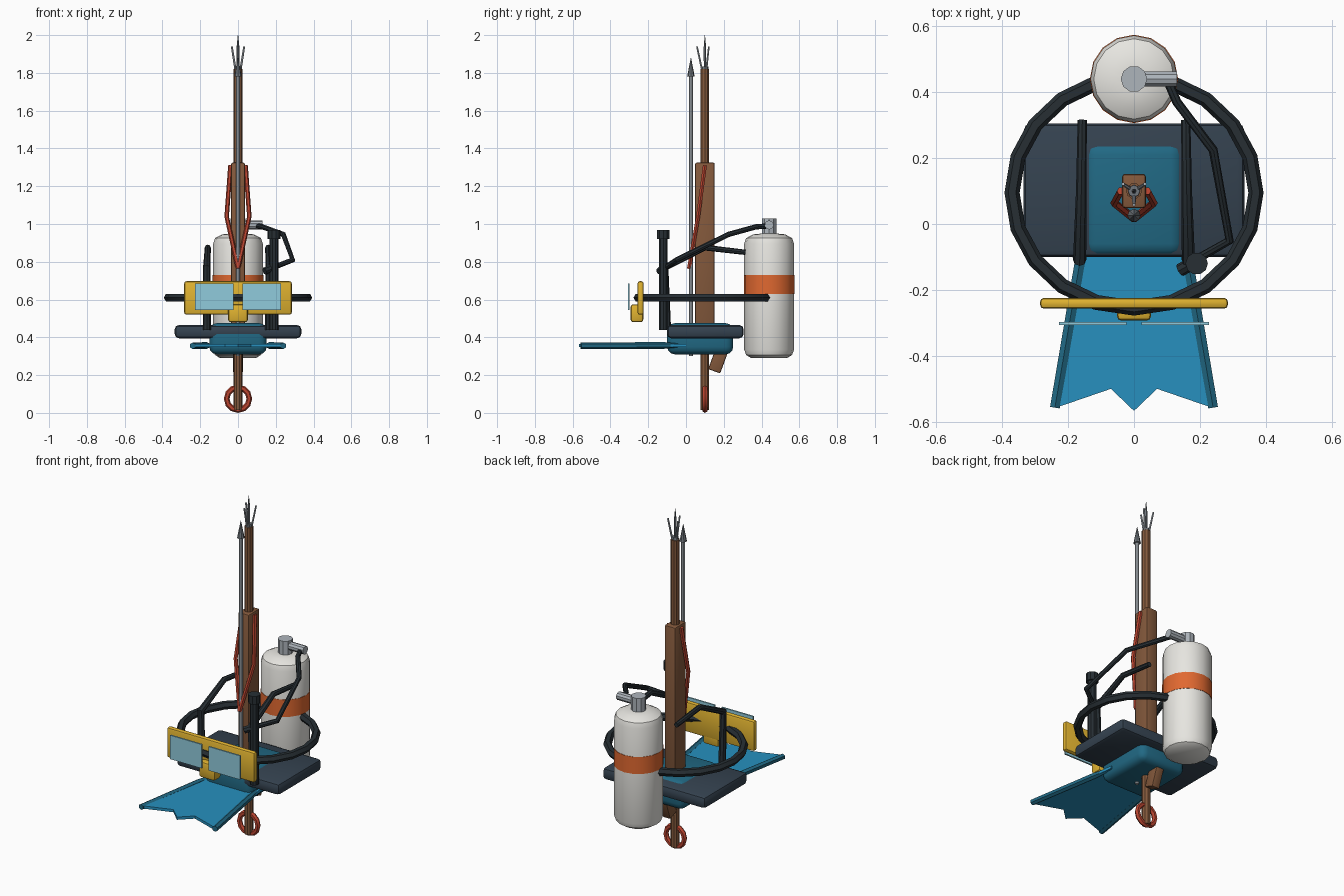
import bpy, bmesh, math
from mathutils import Vector

if "Cube" in bpy.data.objects:
    bpy.data.objects.remove(bpy.data.objects["Cube"])


def mat(name, r, g, b):
    m = bpy.data.materials.new(name)
    m.diffuse_color = (r, g, b, 1)
    m.use_nodes = True
    m.node_tree.nodes["Principled BSDF"].inputs["Base Color"].default_value = m.diffuse_color
    return m


WOOD = mat("wood", 0.23, 0.10, 0.045)
RED = mat("red rubber", 0.50, 0.06, 0.03)
BLACK = mat("black rubber", 0.02, 0.028, 0.034)
NAVY = mat("navy", 0.035, 0.055, 0.08)
WHITE = mat("white paint", 0.80, 0.79, 0.75)
ORANGE = mat("orange", 0.75, 0.14, 0.03)
STEEL = mat("steel", 0.42, 0.46, 0.50)
DARK_STEEL = mat("dark steel", 0.16, 0.18, 0.20)
YELLOW = mat("yellow", 0.75, 0.45, 0.03)
GLASS = mat("glass", 0.28, 0.60, 0.72)
BLUE = mat("fin blue", 0.02, 0.28, 0.52)
DEEP = mat("deep blue", 0.015, 0.14, 0.23)


def add(name, bm, m, smooth=True):
    bmesh.ops.recalc_face_normals(bm, faces=bm.faces)
    me = bpy.data.meshes.new(name)
    bm.to_mesh(me)
    bm.free()
    ob = bpy.data.objects.new(name, me)
    bpy.context.collection.objects.link(ob)
    me.materials.append(m)
    if smooth:
        bpy.ops.object.select_all(action='DESELECT')
        bpy.context.view_layer.objects.active = ob
        ob.select_set(True)
        bpy.ops.object.shade_smooth_by_angle(angle=math.radians(35))
    return ob


def box(name, lo, hi, m, bevel=0.0, seg=2):
    bm = bmesh.new()
    bmesh.ops.create_cube(bm, size=1)
    for v in bm.verts:
        v.co = [(a + b) / 2 + c * (b - a) for a, b, c in zip(lo, hi, v.co)]
    if bevel:
        bmesh.ops.bevel(bm, geom=bm.edges[:], offset=bevel, segments=seg, profile=0.5, affect='EDGES')
    return add(name, bm, m)


def lathe(name, profile, x, y, m, n=16):
    # profile of (radius, z) spun around a vertical axis, capped
    bm = bmesh.new()
    rings = [[bm.verts.new((x + r * math.cos(2 * math.pi * i / n), y + r * math.sin(2 * math.pi * i / n), z))
              for i in range(n)] for r, z in profile]
    for a, b in zip(rings, rings[1:]):
        for i in range(n):
            bm.faces.new((a[i], a[(i + 1) % n], b[(i + 1) % n], b[i]))
    bm.faces.new(rings[0])
    bm.faces.new(rings[-1])
    return add(name, bm, m)


def tube(name, pts, radii, m, n=8, closed=False):
    # round tube along a path, mitred at the corners
    P = [Vector(p) for p in pts]
    if not isinstance(radii, (list, tuple)):
        radii = [radii] * len(P)
    bm = bmesh.new()
    rings, prev = [], None
    for k, p in enumerate(P):
        a = P[k - 1] if (k or closed) else p
        b = P[(k + 1) % len(P)] if (k < len(P) - 1 or closed) else p
        t = (b - p).normalized() + (p - a).normalized()
        t.normalize()
        if prev is None:
            prev = Vector((0, 0, 1)) if abs(t.z) < 0.9 else Vector((1, 0, 0))
        u = (prev - t * prev.dot(t)).normalized()
        w = t.cross(u)
        prev = u
        rings.append([bm.verts.new(p + radii[k] * (u * math.cos(2 * math.pi * (i + 0.0) / n)
                                                   + w * math.sin(2 * math.pi * i / n))) for i in range(n)])
    for a, b in zip(rings, rings[1:] + (rings[:1] if closed else [])):
        for i in range(n):
            bm.faces.new((a[i], a[(i + 1) % n], b[(i + 1) % n], b[i]))
    if not closed:
        bm.faces.new(rings[0])
        bm.faces.new(rings[-1])
    return add(name, bm, m)


def torus(name, c, rx, ry, minor, m, n, sides, upright=False):
    bm = bmesh.new()
    rings = []
    for i in range(n):
        a = 2 * math.pi * i / n
        ring = []
        for j in range(sides):
            b = 2 * math.pi * j / sides
            u = (rx + minor * math.cos(b)) * math.cos(a)
            v = (ry + minor * math.cos(b)) * math.sin(a)
            w = minor * math.sin(b)
            ring.append(bm.verts.new(Vector(c) + Vector((u, w, v) if upright else (u, v, w))))
        rings.append(ring)
    for i in range(n):
        a, b = rings[i], rings[(i + 1) % n]
        for j in range(sides):
            bm.faces.new((a[j], b[j], b[(j + 1) % sides], a[(j + 1) % sides]))
    return add(name, bm, m)


# air tank with band and valve
lathe("tank", [(0.095, 0.29), (0.122, 0.307), (0.132, 0.335), (0.132, 0.895), (0.122, 0.925), (0.085, 0.945),
               (0.035, 0.95)], 0, 0.44, WHITE, 16)
lathe("tank_band", [(0.134, 0.63), (0.134, 0.73)], 0, 0.44, ORANGE, 16)
lathe("tank_valve", [(0.04, 0.94), (0.04, 1.03)], 0, 0.44, STEEL, 10)
tube("valve_knob", [(0, 0.44, 0.995), (0.13, 0.44, 0.995)], 0.024, STEEL, 10)

# air hose and mouthpiece
tube("air_hose", [(0.10, 0.44, 0.99), (0.13, 0.37, 0.985), (0.24, 0.225, 0.98 - 0.035), (0.29, -0.05, 0.81),
                  (0.15, -0.13, 0.755)], 0.014, BLACK, 8)
tube("hose_mouthpiece", [(0.175, -0.12, 0.765), (0.14, -0.14, 0.75)], 0.02, BLACK, 8)

# snorkel tube and cap
lathe("snorkel", [(0.024, 0.44), (0.024, 0.925)], 0.19, -0.12, BLACK, 10)
lathe("snorkel_cap", [(0.034, 0.92), (0.034, 0.968)], 0.19, -0.12, BLACK, 10)

# harness plate and shoulder straps
box("harness_plate", (-0.335, -0.10, 0.395), (0.335, 0.305, 0.465), NAVY, 0.022)
for side, s in (("left", -1), ("right", 1)):
    tube(side + "_shoulder_strap", [(s * 0.165, -0.10, 0.44), (s * 0.165, -0.11, 0.77), (s * 0.16, 0.10, 0.875),
                                    (s * 0.157, 0.315, 0.85)], [0.021, 0.02, 0.016, 0.014], BLACK, 8)

# mask frame, nose, lenses and head strap
box("mask_frame", (-0.285, -0.257, 0.52), (0.285, -0.224, 0.697), YELLOW, 0.012)
box("mask_nose", (-0.052, -0.293, 0.48), (0.052, -0.226, 0.575), YELLOW, 0.014)
for side, s in (("left", -1), ("right", 1)):
    box(side + "_lens", (s * 0.125 - 0.102, -0.307, 0.545), (s * 0.125 + 0.102, -0.298, 0.685), GLASS)
torus("mask_strap", (0, 0.095, 0.61), 0.37, 0.35, 0.023, BLACK, 20, 6)

# swim fin: foot pocket, notched blade, side rails
box("fin_pocket", (-0.152, -0.10, 0.31), (0.152, 0.25, 0.475), DEEP, 0.04, 3)
bm = bmesh.new()
half = [(0.16, 0.0), (0.23, -0.555), (0.07, -0.50)]
outline = half + [(0, -0.567)] + [(-x, y) for x, y in reversed(half)]
f = bm.faces.new([bm.verts.new((x, y, 0.348)) for x, y in outline])
ext = bmesh.ops.extrude_face_region(bm, geom=[f])
bmesh.ops.translate(bm, vec=(0, 0, 0.016), verts=[g for g in ext["geom"] if isinstance(g, bmesh.types.BMVert)])
add("fin_blade", bm, BLUE, False)
for side, s in (("left", -1), ("right", 1)):
    tube(side + "_fin_rail", [(s * 0.145, -0.02, 0.357), (s * 0.165, -0.12, 0.357), (s * 0.24, -0.557, 0.355)],
         [0.008, 0.018, 0.017], DEEP, 6)

# speargun: stock, grip, shaft and rubber bands
box("gun_stock", (-0.036, 0.048, 0.36), (0.036, 0.152, 1.325), WOOD, 0.009)
grip = box("gun_grip", (-0.026, -0.034, -0.09), (0.026, 0.034, 0.09), WOOD, 0.008)
grip.location = (0, 0.18, 0.305)
grip.rotation_euler = (-math.radians(20), 0, 0)
lathe("spear_shaft", [(0.011, 0.30), (0.011, 1.79)], 0, 0.026, STEEL, 8)
lathe("spear_tip", [(0.02, 1.78), (0.001, 1.88)], 0, 0.026, DARK_STEEL, 8)
for side, s in (("left", -1), ("right", 1)):
    tube(side + "_band", [(s * 0.04, 0.10, 1.31), (s * 0.06, 0.064, 1.04), (0, 0.016, 0.765)], 0.012, RED, 6)

# pole spear: pole, ferrule, prongs and sling loop
lathe("pole", [(0.024, 0.015), (0.024, 1.82)], 0, 0.10, WOOD, 10)
lathe("pole_ferrule", [(0.022, 1.76), (0.018, 1.835)], 0, 0.10, DARK_STEEL, 8)
tube("center_prong", [(0, 0.10, 1.80), (0, 0.10, 1.93), (0, 0.10, 2.0)], [0.006, 0.008, 0.001], DARK_STEEL, 6)
for i in range(3):
    a = math.radians(-90 + 120 * i)
    c, s = math.cos(a), math.sin(a)
    tube("prong_%d" % i, [(0.014 * c, 0.10 + 0.014 * s, 1.81), (0.038 * c, 0.10 + 0.042 * s, 1.94)],
         [0.006, 0.005], STEEL, 6)
torus("sling_loop", (0, 0.10, 0.075), 0.06, 0.06, 0.015, RED, 12, 6, True)
